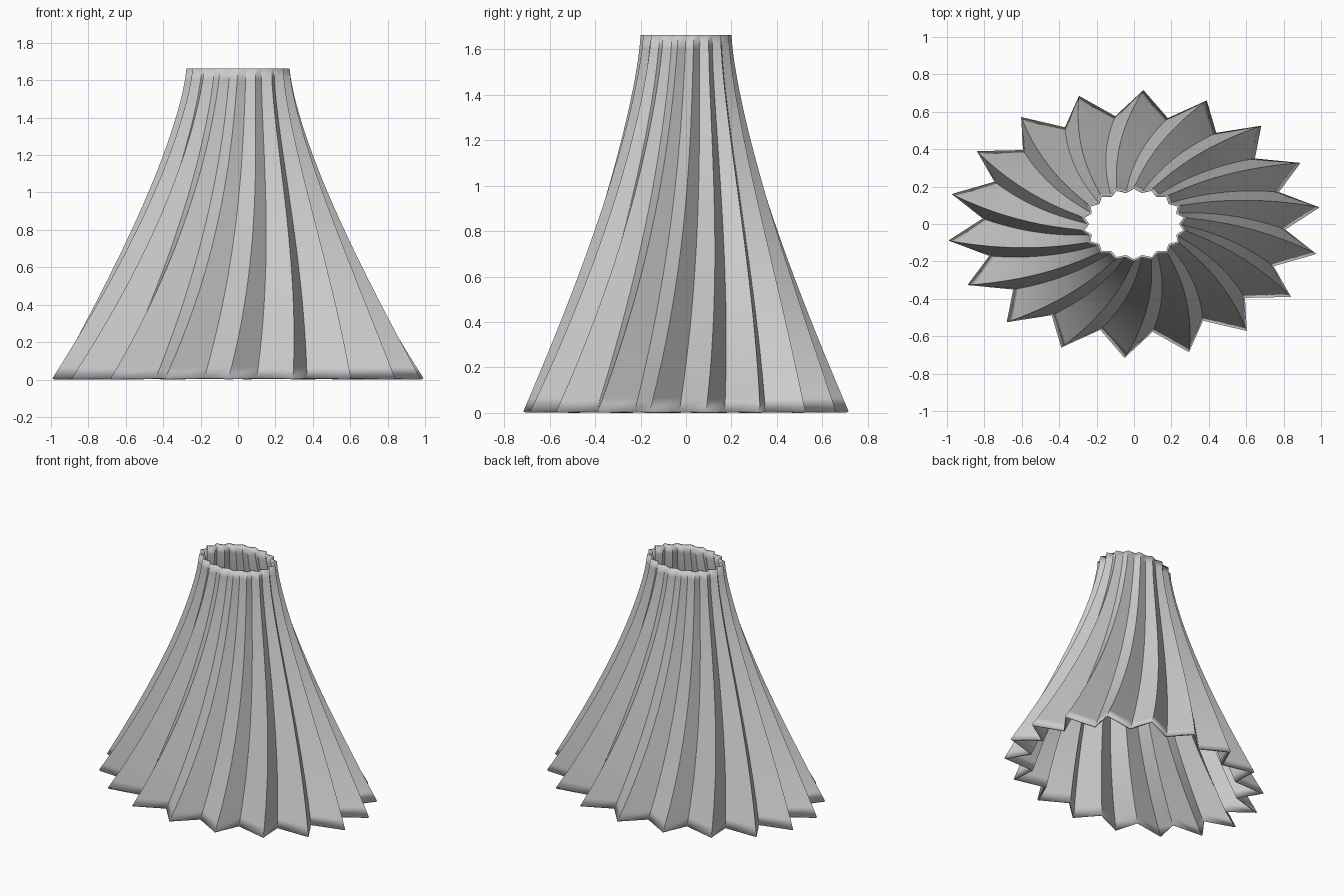
import bpy, bmesh
from math import cos, sin, radians

if "Cube" in bpy.data.objects:
    bpy.data.objects.remove(bpy.data.objects["Cube"])

PLEATS, RINGS = 18, 28
Z0, Z1 = 0.006, 1.663
TWIST = 22.9

bm = bmesh.new()

# Star-shaped elliptical rings, flaring outwards and twisting
rings = []
for i in range(RINGS + 1):
    u = i / RINGS
    flare = (1 - u) ** 1.4
    a = 0.28 + 0.72 * flare
    b = 0.20 + 0.517 * flare
    valley = 0.81 + 0.09 * u
    ring = []
    for k in range(PLEATS * 2):
        t = radians(7.1 + TWIST * u + k * 180 / PLEATS)
        s = valley if k % 2 else 1.0
        ring.append(bm.verts.new((a * s * cos(t), b * s * sin(t), Z0 + (Z1 - Z0) * u)))
    rings.append(ring)

# Pleat panels between rings
n = PLEATS * 2
for lo, hi in zip(rings, rings[1:]):
    for k in range(n):
        j = (k + 1) % n
        bm.faces.new((lo[k], lo[j], hi[j], hi[k])).smooth = True
# Keep every pleat fold crisp
for lo, hi in zip(rings, rings[1:]):
    for k in range(n):
        bm.edges.get((lo[k], hi[k])).smooth = False

mesh = bpy.data.meshes.new("pleated_shade")
bm.to_mesh(mesh)
bm.free()
shade = bpy.data.objects.new("pleated_shade", mesh)
bpy.context.collection.objects.link(shade)

# Thin fabric thickness towards the inside
solid = shade.modifiers.new("thickness", 'SOLIDIFY')
solid.thickness = 0.012
solid.offset = -1
